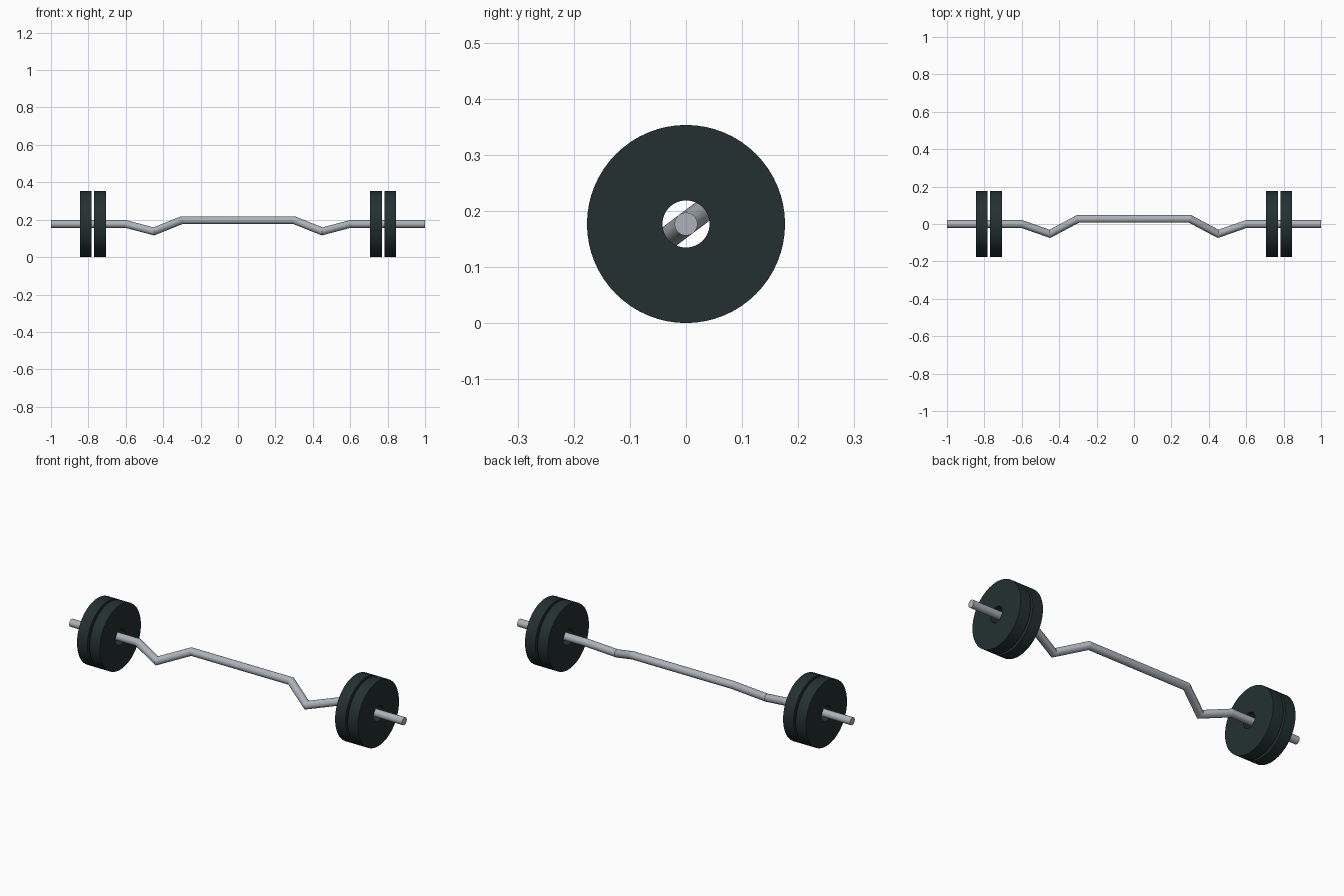
import bpy, bmesh, math
from mathutils import Vector

if "Cube" in bpy.data.objects:
    bpy.data.objects.remove(bpy.data.objects["Cube"], do_unlink=True)

AXIS_Z = 0.177      # height of the bar's end sleeves
BAR_R = 0.0205
PLATE_R, HOLE_R = 0.1765, 0.042


def material(name, rgb, rough):
    m = bpy.data.materials.new(name)
    m.use_nodes = True
    m.diffuse_color = (*rgb, 1)
    bsdf = m.node_tree.nodes["Principled BSDF"]
    bsdf.inputs["Base Color"].default_value = (*rgb, 1)
    bsdf.inputs["Roughness"].default_value = rough
    return m


steel = material("brushed_steel", (0.42, 0.45, 0.49), 0.4)
iron = material("dark_iron", (0.017, 0.030, 0.030), 0.6)


def finish(name, bm, mat):
    bmesh.ops.recalc_face_normals(bm, faces=bm.faces)
    mesh = bpy.data.meshes.new(name)
    bm.to_mesh(mesh)
    bm.free()
    mesh.materials.append(mat)
    ob = bpy.data.objects.new(name, mesh)
    bpy.context.collection.objects.link(ob)
    bpy.ops.object.select_all(action="DESELECT")
    ob.select_set(True)
    bpy.context.view_layer.objects.active = ob
    bpy.ops.object.shade_smooth_by_angle(angle=math.radians(18))
    return ob


def bridge(bm, a, b):
    n = len(a)
    for i in range(n):
        bm.faces.new((a[i], a[(i + 1) % n], b[(i + 1) % n], b[i]))


# Bent bar: one mitred tube whose kinks all lie in a tilted plane
def curl_bar(sides=32):
    kink = Vector((0, 0.8, 0.6))
    half = [(0.3, 0.034), (0.45, -0.066), (0.6, 0), (1.0, 0)]
    profile = [(-x, k) for x, k in reversed(half)] + half
    path = [Vector((x, 0, AXIS_Z)) + kink * k for x, k in profile]
    v = Vector((1, 0, 0)).cross(kink)
    bm = bmesh.new()
    rings = []
    for i, p in enumerate(path):
        t_in = (p - path[i - 1]).normalized() if i else Vector((1, 0, 0))
        t_out = (path[i + 1] - p).normalized() if i + 1 < len(path) else t_in
        n = (t_in + t_out).normalized()
        u = v.cross(t_in)
        ring = []
        for s in range(sides):
            a = 2 * math.pi * s / sides
            o = (u * math.cos(a) + v * math.sin(a)) * BAR_R
            ring.append(bm.verts.new(p + o - t_in * (o.dot(n) / t_in.dot(n))))
        rings.append(ring)
    for a, b in zip(rings, rings[1:]):
        bridge(bm, a, b)
    bm.faces.new(rings[0])
    bm.faces.new(rings[-1])
    finish("curl_bar", bm, steel)


# Weight plate: a disc with an open centre hole
def weight_plate(name, x0, x1, sides=64):
    bm = bmesh.new()
    rings = []
    for x, r in [(x0, HOLE_R), (x0, PLATE_R), (x1, PLATE_R), (x1, HOLE_R)]:
        angles = [2 * math.pi * s / sides for s in range(sides)]
        rings.append([bm.verts.new((x, r * math.cos(a), AXIS_Z + r * math.sin(a)))
                      for a in angles])
    for i in range(4):
        bridge(bm, rings[i], rings[(i + 1) % 4])
    finish(name, bm, iron)


curl_bar()
for side, sign in (("left", 1), ("right", -1)):
    for place, x0, x1 in (("inner", 0.707, 0.769), ("outer", 0.782, 0.844)):
        weight_plate(f"{side}_{place}_plate", sign * x0, sign * x1)
